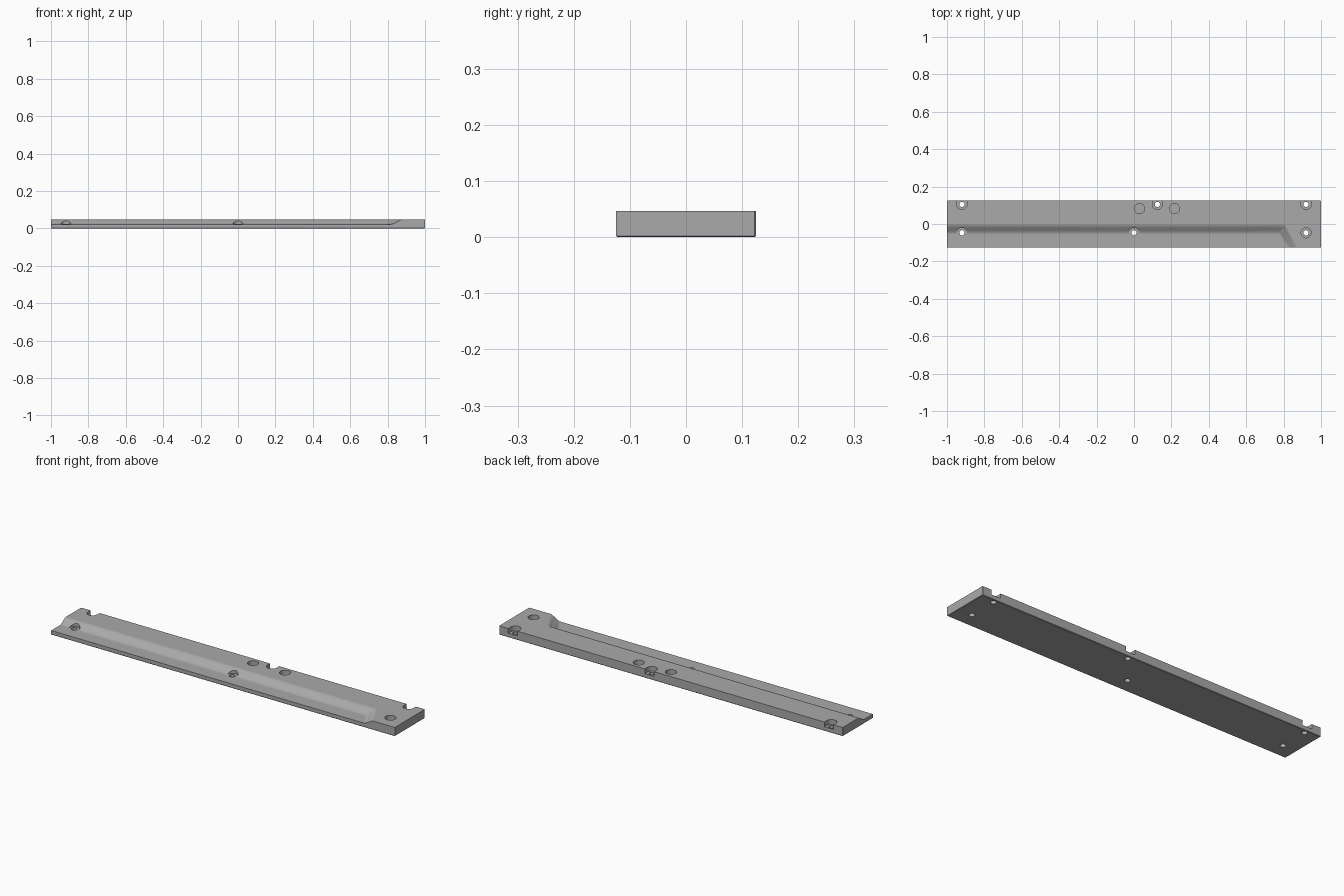
import bpy, bmesh, math

if "Cube" in bpy.data.objects:
    bpy.data.objects.remove(bpy.data.objects["Cube"])

TOP, STEP = 0.047, 0.022      # plate height and recessed ledge height

grey = bpy.data.materials.new("machined_grey")
grey.diffuse_color = (0.4, 0.4, 0.4, 1)
grey.use_nodes = True
grey.node_tree.nodes["Principled BSDF"].inputs["Base Color"].default_value = grey.diffuse_color


def mesh_object(name, bm):
    bmesh.ops.recalc_face_normals(bm, faces=bm.faces[:])
    me = bpy.data.meshes.new(name)
    bm.to_mesh(me)
    bm.free()
    ob = bpy.data.objects.new(name, me)
    me.materials.append(grey)
    bpy.context.collection.objects.link(ob)
    return ob


def box(name, x0, x1, y0, y1, z0, z1):
    bm = bmesh.new()
    bmesh.ops.create_cube(bm, size=1)
    for v in bm.verts:
        v.co = ((x0, x1)[v.co.x > 0], (y0, y1)[v.co.y > 0], (z0, z1)[v.co.z > 0])
    return mesh_object(name, bm)


def prism(name, outline, z0, z1):
    bm = bmesh.new()
    face = bm.faces.new([bm.verts.new((x, y, z0)) for x, y in outline])
    new = bmesh.ops.extrude_face_region(bm, geom=[face])["geom"]
    for v in new:
        if isinstance(v, bmesh.types.BMVert):
            v.co.z = z1
    return mesh_object(name, bm)


def circle(x, y, r, n=32):
    return [(x + r * math.cos(2 * math.pi * i / n), y + r * math.sin(2 * math.pi * i / n))
            for i in range(n)]


def slot(x, y, r, n=16):
    # half circle at the front, straight sides running out of the back edge
    arc = [(x + r * math.cos(math.pi + math.pi * i / n), y + r * math.sin(math.pi + math.pi * i / n))
           for i in range(n + 1)]
    return arc + [(x + r, 0.2), (x - r, 0.2)]


def cut(target, cutter):
    cutter.hide_render = True
    mod = target.modifiers.new(cutter.name, "BOOLEAN")
    mod.operation, mod.solver, mod.object = "DIFFERENCE", "EXACT", cutter
    bpy.context.view_layer.objects.active = target
    bpy.ops.object.modifier_apply(modifier=mod.name)
    bpy.data.objects.remove(cutter)


# Main plate with a tiny chamfer around the base and on the rear corners
plate = box("plate", -1, 1, -0.125, 0.125, 0, TOP)
bm = bmesh.new()
bm.from_mesh(plate.data)
edges = [e for e in bm.edges
         if all(v.co.z < 0.01 for v in e.verts)
         or (all(v.co.y > 0.1 for v in e.verts) and abs(e.verts[0].co.x - e.verts[1].co.x) < 0.1)]
bmesh.ops.bevel(bm, geom=edges, offset=0.0025, segments=1, affect="EDGES")
bm.to_mesh(plate.data)
bm.free()

# Recessed ledge: S-shaped slope lofted along the rear side and the angled end
bm = bmesh.new()
rings = []
steps, width, lean = 12, 0.055, math.radians(30)
levels = [(0, 0.1)] + [(width * i / steps,
                        TOP - (TOP - STEP) * (3 * (i / steps) ** 2 - 2 * (i / steps) ** 3))
                       for i in range(steps + 1)]
for d, z in levels:
    y = -d
    end = lambda yy: 0.88 - d / math.cos(lean) - (yy + 0.125) * math.tan(lean)
    rings.append([bm.verts.new(p) for p in
                  ((-1.1, y, z), (end(y), y, z), (end(-0.2), -0.2, z), (-1.1, -0.2, z))])
for a, b in zip(rings, rings[1:]):
    for i in range(3):
        if i != 2:
            bm.faces.new((a[i], a[i + 1], b[i + 1], b[i]))
# flat end walls, floor and lid
bm.faces.new([r[2] for r in rings] + [r[3] for r in reversed(rings)])
bm.faces.new([r[3] for r in rings] + [r[0] for r in reversed(rings)])
bm.faces.new(rings[0])
bm.faces.new(rings[-1])
cut(plate, mesh_object("ledge_cutter", bm))

# Screw holes: counterbore plus a through hole
R_BORE, R_HOLE = 0.027, 0.014
for x in (-0.92, 0.125, 0.92):
    cut(plate, prism("rear_slot_cutter", slot(x, 0.105, R_BORE), STEP, 0.1))
    cut(plate, prism("rear_hole_cutter", circle(x, 0.105, R_HOLE), -0.1, 0.1))
for x in (-0.92, 0.0, 0.92):
    cut(plate, prism("front_bore_cutter", circle(x, -0.047, R_BORE), STEP + 0.0003, 0.1))
    cut(plate, prism("front_hole_cutter", circle(x, -0.047, R_HOLE), -0.1, 0.1))

# Blind round pockets
for x in (0.03, 0.217):
    cut(plate, prism("pocket_cutter", circle(x, 0.082, R_BORE), STEP, 0.1))

# Smooth slope and bores, crisp edges
bpy.ops.object.select_all(action="DESELECT")
plate.select_set(True)
bpy.context.view_layer.objects.active = plate
bpy.ops.object.shade_smooth_by_angle(angle=math.radians(30))
weighted = plate.modifiers.new("weighted_normals", "WEIGHTED_NORMAL")
weighted.keep_sharp = True
